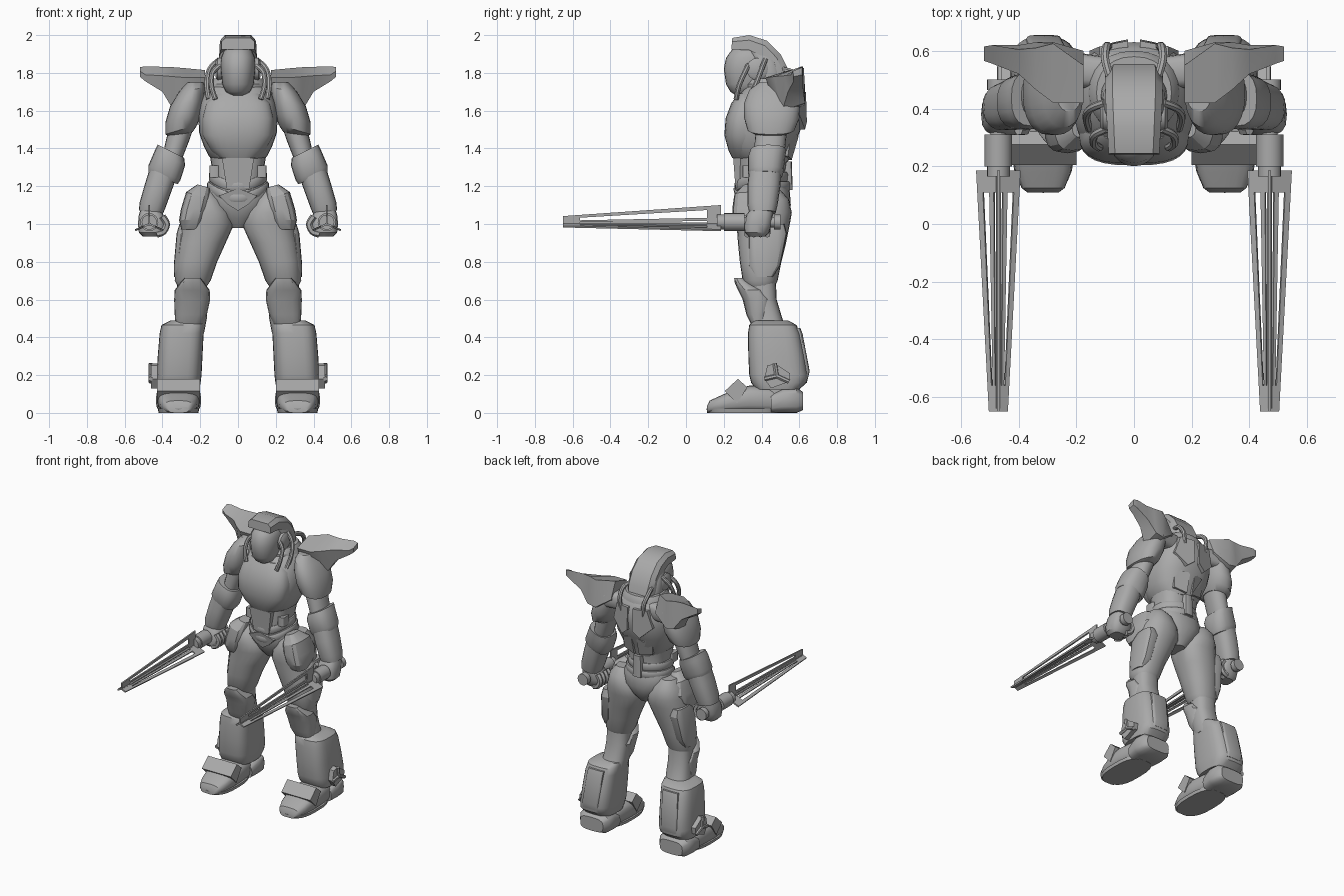
import bpy, bmesh, math
from mathutils import Vector

grey = bpy.data.materials.new("armour grey")
grey.diffuse_color = (0.40, 0.40, 0.40, 1)


def finish(name, bm, mirror=True, angle=35):
    bmesh.ops.recalc_face_normals(bm, faces=bm.faces)
    me = bpy.data.meshes.new(name)
    bm.to_mesh(me)
    bm.free()
    me.materials.append(grey)
    ob = bpy.data.objects.new(name, me)
    bpy.context.collection.objects.link(ob)
    bpy.ops.object.select_all(action='DESELECT')
    ob.select_set(True)
    bpy.context.view_layer.objects.active = ob
    bpy.ops.object.shade_smooth_by_angle(angle=math.radians(angle))
    if mirror:
        ob.modifiers.new("mirror", 'MIRROR').use_mirror_merge = False
    return ob


def skin(name, rings, mirror=True, closed=False, angle=35):
    """Join equal-length point rings into a solid."""
    bm = bmesh.new()
    vs = [[bm.verts.new(p) for p in r] for r in rings]
    n, m = len(vs), len(vs[0])
    for i in range(n if closed else n - 1):
        a, b = vs[i], vs[(i + 1) % n]
        for j in range(m):
            bm.faces.new((a[j], a[(j + 1) % m], b[(j + 1) % m], b[j]))
    if not closed:
        bm.faces.new(vs[0])
        bm.faces.new(vs[-1])
    return finish(name, bm, mirror, angle)


def loft(name, axis, rows, p=2.3, n=24, mirror=True, angle=35):
    """Rows: position on axis, a0, a1, b0, b1, optional slope along a and b."""
    rings = []
    for t, a0, a1, b0, b1, *s in rows:
        sa, sb = (s + [0, 0])[:2]
        ring = []
        for k in range(n):
            c, d = math.cos(math.tau * k / n), math.sin(math.tau * k / n)
            u = math.copysign(abs(c) ** (2 / p), c) * (a1 - a0) / 2
            v = math.copysign(abs(d) ** (2 / p), d) * (b1 - b0) / 2
            q = [(a0 + a1) / 2 + u, (b0 + b1) / 2 + v]
            q.insert("xyz".index(axis), t + sa * u + sb * v)
            ring.append(q)
        rings.append(ring)
    return skin(name, rings, mirror, False, angle)


def prism(name, pts, vec, mirror=True):
    return skin(name, [pts, [Vector(q) + Vector(vec) for q in pts]], mirror)


def tube(name, pts, r, mirror=True, n=8):
    """Round hose along a smoothed path."""
    P = [Vector(q) for q in pts]
    P = [P[0]] + P + [P[-1]]
    path = []
    for i in range(1, len(P) - 2):
        a, b, c, d = P[i - 1:i + 3]
        for k in range(5):
            t = k / 5
            path.append(0.5 * (2 * b + (c - a) * t + (2 * a - 5 * b + 4 * c - d) * t * t
                               + (3 * b - a - 3 * c + d) * t ** 3))
    path.append(P[-1])
    rings = []
    for i, q in enumerate(path):
        d = (path[min(i + 1, len(path) - 1)] - path[max(i - 1, 0)]).normalized()
        u = d.cross(Vector((0.9, 0.3, 0.2))).normalized()
        v = d.cross(u)
        rings.append([q + r * (u * math.cos(math.tau * k / n) + v * math.sin(math.tau * k / n))
                      for k in range(n)])
    return skin(name, rings, mirror)


def band(name, rx, ry, cy, zf, h, t, n=32):
    """Belt round the body whose height follows zf(angle)."""
    rings = []
    for k in range(n):
        a = math.tau * k / n
        c, s, z = math.sin(a), -math.cos(a), zf(a)
        rings.append([((rx + o) * c, cy + (ry + o) * s, z + dz)
                      for o, dz in ((-.02, -h), (t * .6, -h), (t, -h * .6), (t, h * .6), (t * .6, h), (-.02, h))])
    return skin(name, rings, False, True)


# Torso
loft("chest", 'z', [(1.33, -.12, .12, .29, .54), (1.36, -.155, .155, .255, .55), (1.41, -.18, .18, .235, .565),
     (1.48, -.205, .205, .21, .60), (1.56, -.21, .21, .22, .625), (1.64, -.20, .20, .25, .63),
     (1.71, -.17, .17, .30, .61), (1.76, -.12, .12, .36, .57)], 2.5, 32, False)
loft("chest_plate", 'z', [(1.35, -.10, .10, .245, .40), (1.39, -.145, .145, .225, .42), (1.47, -.19, .19, .203, .42),
     (1.56, -.19, .19, .21, .42), (1.64, -.17, .17, .24, .42), (1.69, -.12, .12, .28, .42)], 2.8, 28, False)
loft("abdomen", 'z', [(1.14, -.14, .14, .28, .55), (1.24, -.13, .13, .275, .52), (1.37, -.15, .15, .275, .54)], 2.6, 24, False)
prism("belly_panel", [(-.085, .25, 1.35), (.085, .25, 1.35), (.06, .262, 1.19), (-.06, .262, 1.19)], (0, .06, 0), False)
loft("waist_box", 'z', [(1.245, .10, .15, .30, .37), (1.31, .10, .15, .30, .37)], 6)
loft("collar", 'z', [(1.66, -.17, .17, .32, .60), (1.74, -.155, .155, .31, .60), (1.77, -.13, .13, .33, .58)], 2.2, 24, False)
loft("neck", 'z', [(1.70, -.08, .08, .32, .50), (1.80, -.08, .08, .30, .50)], 2, 16, False)

# Back armour panels
prism("upper_back_plate", [(.02, .605, 1.70), (.12, .585, 1.70), (.155, .57, 1.58), (.07, .60, 1.50), (.02, .61, 1.54)], (0, .03, 0))
prism("lower_back_plate", [(.02, .575, 1.48), (.08, .575, 1.46), (.13, .54, 1.52), (.11, .52, 1.36), (.02, .54, 1.34)], (0, .02, 0))
loft("spine_buckle", 'z', [(1.18, -.035, .035, .50, .565), (1.33, -.03, .03, .50, .56)], 5, 16, False)

# Belts and pelvis
front = lambda a: max(0, math.cos(a))
band("waist_belt", .14, .128, .40, lambda a: 1.25 - .05 * front(a) ** 2, .026, .014)
band("hip_belt", .15, .135, .405, lambda a: 1.20 - .06 * front(a) ** 2, .024, .014)
loft("pelvis", 'z', [(.98, -.045, .045, .35, .49), (1.03, -.10, .10, .31, .53), (1.10, -.165, .165, .28, .555),
     (1.17, -.17, .17, .275, .55), (1.22, -.145, .145, .285, .535)], 2.3, 24, False)
prism("groin_plate", [(-.10, .265, 1.15), (0, .25, 1.19), (.10, .265, 1.15), (.05, .27, 1.10), (0, .275, 1.07), (-.05, .27, 1.10)], (0, .06, 0), False)

# Legs
loft("thigh", 'z', [(1.18, .13, .23, .33, .50), (1.13, .08, .27, .28, .545), (1.06, .035, .29, .262, .56),
     (1.00, .02, .30, .268, .55), (.90, .065, .318, .275, .53), (.80, .11, .33, .285, .505), (.70, .145, .335, .30, .485),
     (.67, .165, .32, .32, .47)], 2.3, 24)
loft("hip_plate", 'z', [(1.20, .15, .215, .30, .40, .3), (1.15, .15, .275, .255, .46, .3), (1.08, .16, .302, .245, .49),
     (1.02, .18, .312, .25, .46), (.97, .20, .30, .28, .40)], 3, 16, True, 25)
loft("thigh_side_plate", 'z', [(1.0, .24, .31, .38, .52), (.95, .22, .325, .33, .535), (.78, .25, .34, .33, .50),
     (.72, .27, .338, .36, .46)], 3, 16, True, 25)
loft("knee_joint", 'z', [(.72, .165, .32, .33, .475), (.60, .165, .325, .34, .48), (.50, .165, .33, .35, .51), (.42, .18, .35, .36, .54)], 2.5, 20)
loft("knee_cap", 'z', [(.47, .19, .33, .345, .42), (.52, .165, .335, .32, .44), (.60, .147, .338, .30, .46),
     (.65, .15, .335, .275, .42), (.69, .18, .305, .258, .34), (.715, .20, .28, .255, .30)], 2.6, 16, True, 30)
loft("calf_armour", 'z', [(.49, .18, .355, .36, .54), (.465, .178, .405, .335, .585), (.42, .182, .415, .328, .605), (.30, .188, .425, .33, .63),
     (.20, .193, .43, .335, .648), (.16, .198, .432, .345, .64), (.125, .205, .425, .37, .60)], 3.2, 28)
loft("calf_back_panel", 'z', [(.45, .235, .355, .56, .605), (.42, .235, .36, .56, .617), (.22, .25, .375, .56, .655), (.18, .25, .375, .56, .645)], 6, 16)
loft("ankle", 'z', [(.16, .23, .40, .38, .58), (.08, .23, .40, .36, .58)], 2.3, 16)

# Feet
loft("toe_boot", 'y', [(.11, .26, .37, .0, .035), (.125, .24, .39, .0, .065), (.18, .218, .412, .0, .09), (.26, .205, .425, .0, .125),
     (.34, .205, .425, .0, .145), (.44, .215, .415, .0, .14), (.50, .23, .40, .0, .11)], 3, 20)
loft("heel_boot", 'y', [(.45, .205, .425, .0, .10), (.52, .195, .435, .0, .135), (.585, .20, .43, .0, .135), (.62, .225, .405, .015, .11)], 3.5, 20)
loft("sole", 'z', [(.0, .21, .42, .115, .49), (.022, .205, .425, .108, .49)], 2.8, 24)
prism("foot_strap", [(.20, .205, .115), (.20, .275, .18), (.20, .325, .135), (.20, .27, .05)], (.23, 0, 0))
# Ankle ornament: raised ring with three spokes
hexa = [(.415, .18), (.43, .25), (.47, .262), (.55, .21), (.545, .165), (.45, .13)]
prism("ankle_badge", [(.41, y, z) for y, z in hexa], (.05, 0, 0))
for i in (0, 2, 4):
    y, z = hexa[i]
    tube("badge_spoke_%d" % i, [(.463, .48, .195), (.463, y, z)], .012, n=6)

# Arms
loft("shoulder_pad", 'z', [(1.475, .24, .36, .37, .53, -.2), (1.50, .215, .385, .325, .575, -.3), (1.56, .195, .385, .308, .60, -.25),
     (1.64, .18, .36, .308, .605, -.2), (1.71, .175, .315, .335, .59, -.2), (1.75, .18, .27, .39, .55)], 2.3, 24)
loft("upper_arm", 'z', [(1.54, .225, .355, .37, .54), (1.45, .255, .38, .365, .53), (1.36, .29, .40, .36, .52), (1.28, .32, .42, .36, .50)], 2.2, 20)
loft("elbow_cuff", 'z', [(1.245, .32, .475, .34, .50, .45), (1.27, .305, .475, .328, .515, .45), (1.35, .28, .44, .328, .525, .5),
     (1.385, .285, .425, .34, .53, .5)], 2.5, 20)
loft("forearm", 'z', [(1.29, .32, .46, .335, .505, .4), (1.20, .35, .49, .325, .50, .3), (1.10, .385, .52, .325, .485, .25),
     (1.06, .40, .525, .335, .475, .2)], 2.5, 20)
loft("hand", 'z', [(1.09, .42, .51, .35, .46), (1.05, .395, .525, .32, .46), (1.00, .375, .53, .305, .455),
     (.955, .385, .525, .31, .44), (.935, .41, .505, .33, .42)], 2.8, 16)
for i in range(4):
    y = .325 + i * .035
    tube("finger_%d" % i, [(.40, y, 1.04), (.378, y, 1.0), (.395, y, .96), (.43, y, .945)], .018, n=6)

# Wing-like shoulder fins: sections from body to tip
wing = [(.175, (.42, 1.775), (.55, 1.815), (.60, 1.70), (.50, 1.62)),
        (.28, (.42, 1.775), (.625, 1.825), (.63, 1.63), (.49, 1.58)),
        (.34, (.465, 1.78), (.61, 1.83), (.63, 1.64), (.51, 1.60)),
        (.40, (.52, 1.785), (.605, 1.832), (.62, 1.72), (.54, 1.70)),
        (.49, (.555, 1.79), (.62, 1.835), (.62, 1.775), (.57, 1.755)),
        (.52, (.565, 1.81), (.615, 1.83), (.615, 1.79), (.57, 1.78))]
skin("shoulder_fin", [[(x, y, z) for y, z in pts] for x, *pts in wing], angle=40)
loft("fin_mount", 'x', [(.10, .47, .58, 1.62, 1.74), (.24, .47, .60, 1.62, 1.74)], 3, 16)

# Head
loft("face_shell", 'z', [(1.68, -.035, .035, .265, .35), (1.70, -.065, .065, .235, .40), (1.74, -.083, .083, .212, .44),
     (1.82, -.092, .092, .20, .46), (1.88, -.09, .09, .212, .46), (1.925, -.07, .07, .245, .44), (1.95, -.03, .03, .30, .40)], 2.2, 24, False)
loft("skull_back", 'z', [(1.68, -.10, .10, .38, .54), (1.76, -.115, .115, .36, .53), (1.86, -.11, .11, .34, .51),
     (1.93, -.085, .085, .31, .45)], 2.3, 24, False)
loft("ear_disc", 'x', [(.08, .32, .44, 1.76, 1.88), (.108, .32, .44, 1.76, 1.88), (.118, .335, .425, 1.775, 1.865)], 2, 16)
# Crest sections: half width, outer (y, z), inner (y, z)
crest = [(.088, (.245, 1.985), (.24, 1.925)), (.093, (.335, 2.0), (.335, 1.92)), (.098, (.43, 1.97), (.40, 1.89)),
         (.10, (.50, 1.90), (.44, 1.84)), (.10, (.54, 1.82), (.46, 1.78)), (.09, (.565, 1.72), (.46, 1.70))]
rings = []
for w, o, i in crest:
    mid = [(2 * a + b) / 3 for a, b in zip(o, i)]
    rings.append([(-w, *i), (-w, *mid), (-w * .75, *o), (w * .75, *o), (w, *mid), (w, *i)])
skin("helmet_crest", rings, False, angle=40)

# Hoses from helmet to chest and back
tube("front_hose", [(.095, .33, 1.84), (.135, .31, 1.80), (.14, .28, 1.73), (.12, .265, 1.66)], .014)
tube("side_hose", [(.10, .42, 1.87), (.15, .40, 1.82), (.165, .37, 1.74), (.155, .33, 1.66)], .014)
tube("back_hose", [(.08, .50, 1.82), (.10, .57, 1.80), (.095, .615, 1.74), (.085, .61, 1.66)], .015)

# Swords: grip, guard and three slotted blades
cx, cz = .47, 1.0
for nm, r, y0, y1 in (("sword_grip", .028, .28, .48), ("pommel", .04, .465, .50), ("sword_guard", .048, .20, .31), ("blade_socket", .04, .165, .21)):
    loft(nm, 'y', [(y, cx - r, cx + r, cz + .01 - r, cz + .01 + r) for y in (y0, y1)], 2, 16)
tube("blade_core", [(cx, .18, cz), (cx, -.64, cz)], .009, n=6)
for i, (deg, r0, r1) in enumerate(((90, .10, .042), (-24, .082, .034), (204, .082, .034))):
    d = Vector((math.cos(math.radians(deg)), 0, math.sin(math.radians(deg))))
    side = Vector((-d.z, 0, d.x)) * .010
    R = lambda y: r1 + (r0 - r1) * (y + .65) / .83
    parts = {"edge": [(.18, R(.18)), (-.65, r1), (-.65, r1 - .014), (.18, R(.18) - .022)],
             "rib": [(.18, .034), (-.65, .018), (-.65, .010), (.18, .016)],
             "root": [(.185, 0), (.185, R(.18)), (.11, R(.11)), (.11, 0)],
             "tip": [(-.56, 0), (-.56, R(-.56)), (-.65, r1), (-.65, 0)]}
    for nm, poly in parts.items():
        prism("blade_%s_%d" % (nm, i), [Vector((cx, y, cz)) + d * r - side / 2 for y, r in poly], side)
